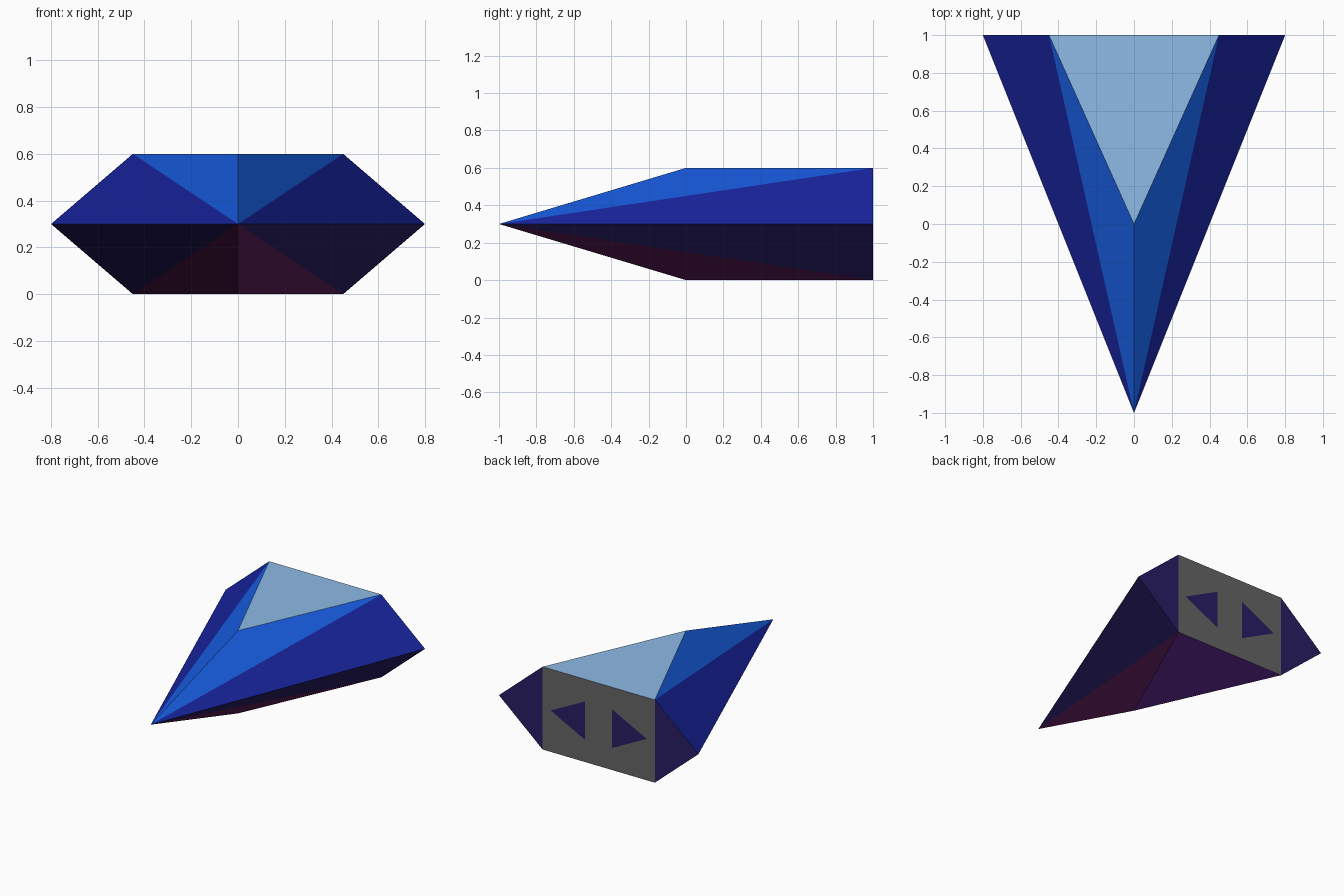
import bpy, bmesh

if "Cube" in bpy.data.objects:
    bpy.data.objects.remove(bpy.data.objects["Cube"])

# Flat colours (linear)
COLOURS = {
    "canopy_pale_blue": (0.28, 0.52, 0.84),
    "bright_blue": (0.008, 0.105, 0.72),
    "deep_blue": (0.009, 0.017, 0.335),
    "dark_indigo": (0.022, 0.0125, 0.13),
    "plum": (0.11, 0.012, 0.105),
    "violet": (0.15, 0.028, 0.36),
    "stern_grey": (0.132, 0.132, 0.132),
}
NAMES = list(COLOURS)


def build(name, faces):
    """Weld a list of (points, colour name) faces into one closed object."""
    bm = bmesh.new()
    for pts, colour in faces:
        f = bm.faces.new([bm.verts.new(p) for p in pts])
        f.material_index = NAMES.index(colour)
    bmesh.ops.remove_doubles(bm, verts=bm.verts, dist=1e-5)
    bmesh.ops.recalc_face_normals(bm, faces=bm.faces)
    me = bpy.data.meshes.new(name)
    bm.to_mesh(me)
    bm.free()
    for n, c in COLOURS.items():
        mat = bpy.data.materials.new(n)
        mat.diffuse_color = (*c, 1)
        mat.use_nodes = True
        mat.node_tree.nodes["Principled BSDF"].inputs["Base Color"].default_value = mat.diffuse_color
        me.materials.append(mat)
    ob = bpy.data.objects.new(name, me)
    bpy.context.collection.objects.link(ob)


# Wedge hull: pointed nose, mirrored top/bottom and left/right
nose = (0, -1, 0.3)
faces = []
for z, plane, inner, outer in ((0.6, "canopy_pale_blue", "bright_blue", "deep_blue"),
                               (0.0, "violet", "plum", "dark_indigo")):
    peak = (0, 0, z)
    faces.append(([peak, (0.45, 1, z), (0, 1, z), (-0.45, 1, z)], plane))
    for s in (1, -1):
        corner, tip = (0.45 * s, 1, z), (0.8 * s, 1, 0.3)
        faces.append(([nose, peak, corner], inner))
        faces.append(([nose, corner, tip], outer))

# Stern: grey panel with a triangular engine port cut into each half, dark ends
port = [(0.108, 0.44), (0.108, 0.16), (0.385, 0.3)]
a, b, c = port
stern = [
    (port, "dark_indigo"),
    ([(0, 0), (0, 0.6), a, b], "stern_grey"),
    ([(0, 0.6), (0.45, 0.6), c, a], "stern_grey"),
    ([(0, 0), (0.45, 0), c, b], "stern_grey"),
    ([(0.45, 0), (0.45, 0.6), c], "stern_grey"),
    ([(0.45, 0), (0.8, 0.3), (0.45, 0.6)], "dark_indigo"),
]
for s in (1, -1):
    for pts, colour in stern:
        faces.append(([(x * s, 1, z) for x, z in pts], colour))

build("ship_hull", faces)
